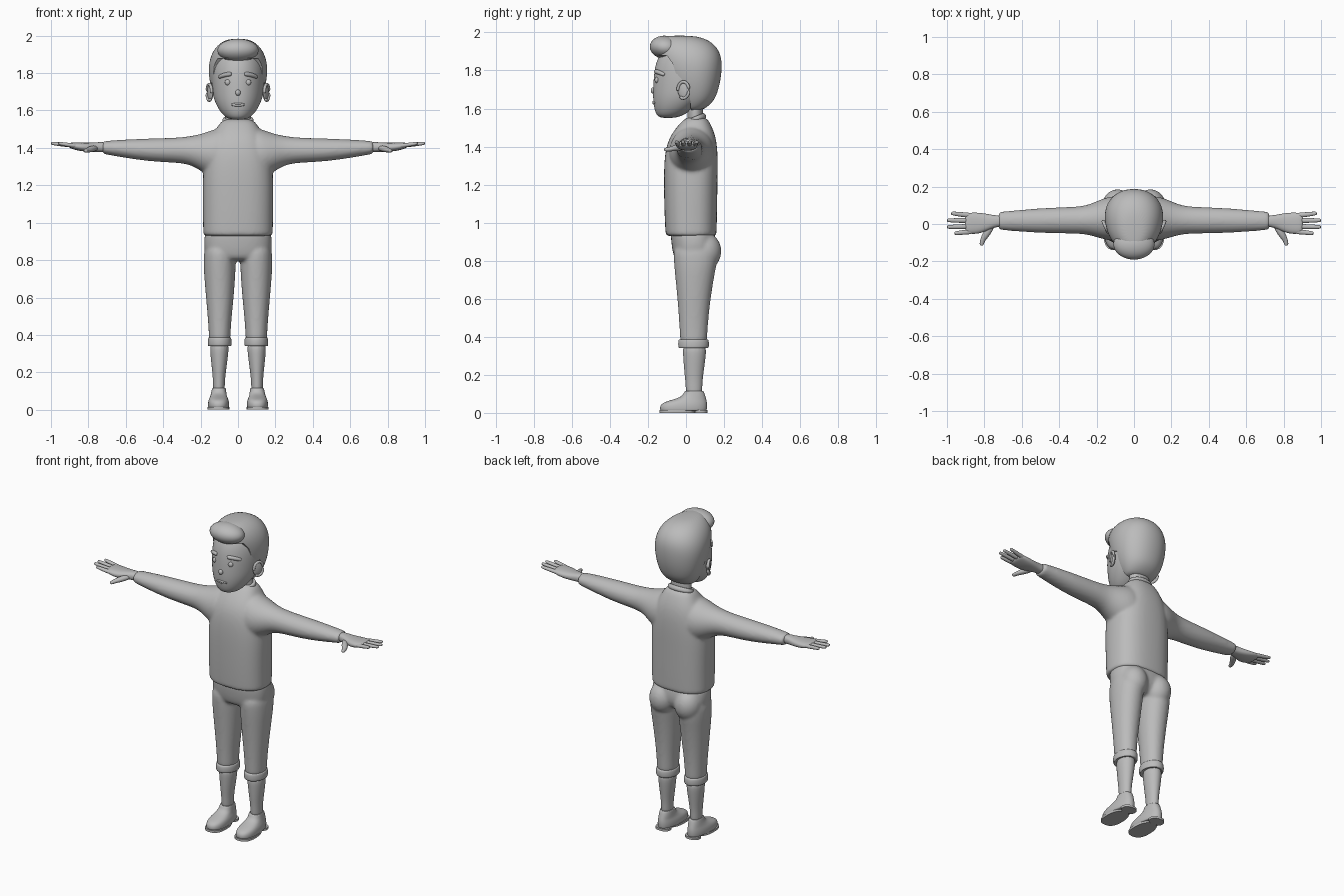
import bpy, bmesh, math
from mathutils import Vector, Matrix
from mathutils.bvhtree import BVHTree

if "Cube" in bpy.data.objects:
    bpy.data.objects.remove(bpy.data.objects["Cube"])

GREY = bpy.data.materials.new("plain grey")
GREY.diffuse_color = (0.5, 0.5, 0.5, 1)
GREY.use_nodes = True
GREY.node_tree.nodes["Principled BSDF"].inputs["Base Color"].default_value = GREY.diffuse_color


def loft(bm, rings, n=20, power=2.0, egg=0.0):
    """Skin superellipse rings given as (centre, u axis, v axis)."""
    rows = []
    for c, u, v in rings:
        row = []
        for i in range(n):
            a = 2 * math.pi * i / n
            s, t = math.cos(a), math.sin(a)
            s = math.copysign(abs(s) ** (2 / power), s)
            t = math.copysign(abs(t) ** (2 / power), t)
            row.append(bm.verts.new(Vector(c) + Vector(u) * s * (1 + egg * t) + Vector(v) * t))
        rows.append(row)
    for r0, r1 in zip(rows, rows[1:]):
        for i in range(n):
            j = (i + 1) % n
            bm.faces.new((r0[i], r0[j], r1[j], r1[i]))
    bm.faces.new(rows[0])
    bm.faces.new(rows[-1])


def zloft(bm, rows, **kw):
    """Rows: z, centre x, half width, front y, back y."""
    loft(bm, [((x, (f + b) / 2, z), (r, 0, 0), (0, (b - f) / 2, 0)) for z, x, r, f, b in rows], **kw)


def xloft(bm, rows, side=1, **kw):
    """Rows: x, low y, high y, low z, high z."""
    loft(bm, [((side * x, (a + b) / 2, (c + d) / 2), (0, (b - a) / 2, 0), (0, 0, (d - c) / 2))
              for x, a, b, c, d in rows], **kw)


def tube(bm, pts, radii, flat=1.0, n=10):
    """Round-ended tube through points; flat scales its height."""
    pts = [Vector(p) for p in pts]
    rings = []
    for i, p in enumerate(pts):
        d = (pts[min(i + 1, len(pts) - 1)] - pts[max(i - 1, 0)]).normalized()
        u = d.cross(Vector((0, 0, 1))).normalized()
        v = u.cross(d)
        r = radii[i]
        if i == 0:
            rings.append((p - d * r * .5, u * r * .5, v * r * .5 * flat))
        rings.append((p, u * r, v * r * flat))
        if i == len(pts) - 1:
            rings.append((p + d * r * .5, u * r * .6, v * r * .6 * flat))
    loft(bm, rings, n=n)


def ball(bm, centre, scale, rot=(0, 0, 0)):
    m = Matrix.Translation(centre) @ Matrix.Rotation(rot[2], 4, 'Z') @ Matrix.Rotation(rot[0], 4, 'X')
    m = m @ Matrix.Diagonal((*scale, 1))
    bmesh.ops.create_uvsphere(bm, u_segments=24, v_segments=14, radius=1, matrix=m)


def finish(bm, name, sub=2, fuse=0, mirror=False, cutter=None, angle=40):
    bmesh.ops.recalc_face_normals(bm, faces=bm.faces)
    me = bpy.data.meshes.new(name)
    bm.to_mesh(me)
    bm.free()
    ob = bpy.data.objects.new(name, me)
    bpy.context.collection.objects.link(ob)
    if mirror:
        ob.modifiers.new("mirror", 'MIRROR').use_mirror_merge = False
    if sub:
        ob.modifiers.new("subdivide", 'SUBSURF').levels = sub
    if fuse:
        m = ob.modifiers.new("fuse", 'REMESH')
        m.mode, m.voxel_size = 'VOXEL', fuse
        m = ob.modifiers.new("relax", 'SMOOTH')
        m.factor, m.iterations = 0.5, 7
    if cutter:
        m = ob.modifiers.new("cut", 'BOOLEAN')
        m.operation, m.object, m.solver = 'DIFFERENCE', cutter, 'EXACT'
    # Bake the modifiers, then shade
    dg = bpy.context.evaluated_depsgraph_get()
    ob.data = bpy.data.meshes.new_from_object(ob.evaluated_get(dg))
    ob.modifiers.clear()
    ob.data.name = name
    ob.data.materials.clear()
    ob.data.materials.append(GREY)
    bpy.ops.object.select_all(action='DESELECT')
    ob.select_set(True)
    bpy.context.view_layer.objects.active = ob
    bpy.ops.object.shade_smooth_by_angle(angle=math.radians(angle))
    return ob


# Sweater: torso and both sleeves fused together
bm = bmesh.new()
zloft(bm, [(.928, 0, .186, -.106, .16), (.932, 0, .187, -.108, .161), (1.05, 0, .188, -.114, .164),
           (1.2, 0, .19, -.117, .166), (1.3, 0, .185, -.116, .168), (1.39, 0, .172, -.108, .166),
           (1.46, 0, .145, -.082, .155), (1.52, 0, .105, -.035, .13), (1.56, 0, .078, .005, .105)], n=28, power=2.5)
for s in (1, -1):
    xloft(bm, [(.06, -.09, .15, 1.22, 1.52), (.13, -.092, .15, 1.235, 1.50), (.19, -.075, .128, 1.27, 1.477),
               (.25, -.056, .1, 1.308, 1.464), (.32, -.052, .092, 1.32, 1.455), (.46, -.05, .088, 1.325, 1.451),
               (.6, -.043, .077, 1.345, 1.446), (.715, -.032, .066, 1.366, 1.437), (.725, -.032, .066, 1.367, 1.436)],
          side=s, n=20)
finish(bm, "sweater", fuse=.009)

# Collar, higher at the back
bm = bmesh.new()
zloft(bm, [(-.025, 0, .087, -.06, .06), (.008, 0, .084, -.053, .053), (.014, 0, .078, -.048, .048),
           (.012, 0, .07, -.042, .042)], n=24)
bmesh.ops.transform(bm, verts=bm.verts, matrix=Matrix.Translation((0, .053, 1.547)) @ Matrix.Rotation(.38, 4, 'X'))
finish(bm, "collar")

# Neck
bm = bmesh.new()
zloft(bm, [(1.5, 0, .07, .005, .095), (1.57, 0, .068, .008, .09), (1.66, 0, .066, .0, .09)])
finish(bm, "neck")

# Trousers: hips, seat and legs fused together
bm = bmesh.new()
zloft(bm, [(.97, 0, .172, -.08, .145), (.93, 0, .18, -.081, .155), (.87, 0, .184, -.075, .162),
           (.815, 0, .17, -.064, .14), (.795, 0, .14, -.04, .1)], n=28, power=2.4)
for s in (1, -1):
    ball(bm, (s * .088, .098, .85), (.083, .089, .1))
    zloft(bm, [(.9, s * .098, .083, -.07, .16), (.8, s * .098, .087, -.066, .167), (.74, s * .098, .086, -.06, .153),
               (.6, s * .097, .075, -.046, .13), (.48, s * .098, .063, -.037, .117), (.39, s * .098, .058, -.032, .112),
               (.36, s * .098, .057, -.03, .11)], power=2.1)
finish(bm, "trousers", fuse=.009)

# Rolled cuffs
bm = bmesh.new()
zloft(bm, [(.345, .098, .05, -.022, .102), (.338, .098, .06, -.036, .114), (.345, .098, .065, -.042, .122),
           (.38, .098, .064, -.042, .121), (.388, .098, .059, -.036, .115), (.385, .098, .05, -.022, .102)], n=24)
finish(bm, "trouser_cuffs", mirror=True)

# Lower legs
bm = bmesh.new()
zloft(bm, [(.37, .099, .053, -.02, .11), (.3, .1, .049, -.016, .105), (.22, .101, .039, -.01, .094),
           (.15, .102, .031, -.002, .085), (.07, .102, .032, 0, .086)], n=18)
finish(bm, "lower_legs", mirror=True)

# Shoes: upper, sole and heel
bm = bmesh.new()
zloft(bm, [(.01, .104, .052, -.132, .106), (.014, .104, .056, -.137, .11), (.035, .104, .057, -.138, .112),
           (.054, .104, .053, -.124, .111), (.068, .104, .046, -.075, .108), (.085, .103, .041, -.022, .103),
           (.108, .102, .038, -.01, .096), (.118, .102, .036, -.004, .09), (.112, .102, .028, .006, .08)],
      n=24, power=2.3, egg=-.1)
finish(bm, "shoes", mirror=True)
bm = bmesh.new()
for f, b, r in ((-.14, .05, .058), (.045, .114, .047)):
    zloft(bm, [(0, .104, r, f, b), (.014, .104, r, f, b)], n=28, power=2.5, egg=-.06)
finish(bm, "shoe_soles", sub=0, mirror=True)

# Hands: palm, four fingers and thumb
bm = bmesh.new()
xloft(bm, [(.69, -.015, .046, 1.377, 1.43), (.74, -.016, .046, 1.378, 1.432), (.78, -.034, .054, 1.378, 1.428),
           (.83, -.054, .062, 1.38, 1.428), (.875, -.054, .062, 1.39, 1.43), (.905, -.048, .056, 1.4, 1.428)],
      n=16, power=2.4)
for y0, y1, tip in ((.046, .057, .972), (.018, .02, .994), (-.013, -.016, .994), (-.041, -.05, .955)):
    tube(bm, [(.87, y0, 1.411), ((.89 + tip) / 2, (y0 + y1) / 2, 1.418), (tip, y1, 1.424)], [.015, .013, .011], flat=.85)
tube(bm, [(.765, -.015, 1.398), (.792, -.058, 1.392), (.81, -.085, 1.386), (.815, -.11, 1.384)],
     [.02, .02, .014, .012], flat=.85)
finish(bm, "hands", mirror=True)

# Head
bm = bmesh.new()
zloft(bm, [(1.55, 0, .035, -.13, -.06), (1.563, 0, .068, -.155, -.015), (1.6, 0, .1, -.168, .04),
           (1.65, 0, .126, -.174, .1), (1.7, 0, .138, -.174, .14), (1.78, 0, .143, -.17, .155),
           (1.85, 0, .138, -.157, .155), (1.91, 0, .11, -.125, .125), (1.95, 0, .06, -.07, .07)],
      n=28, power=2.1, egg=.1)
head = finish(bm, "head")
skin = BVHTree.FromPolygons([v.co for v in head.data.vertices], [p.vertices[:] for p in head.data.polygons])


def on_face(x, z, out=0.0):
    hit = skin.ray_cast(Vector((x, -1, z)), Vector((0, 1, 0)))[0]
    return (x, hit.y - out, z)


# Hair: full cap with the face opening cut away
bm = bmesh.new()
outline = [(-.4, 1.4), (.05, 1.4), (.025, 1.6), (.02, 1.68), (.02, 1.735), (-.012, 1.75), (-.05, 1.735),
           (-.055, 1.79), (-.072, 1.84), (-.1, 1.878), (-.4, 1.878)]
face = bm.faces.new([bm.verts.new((-.4, y, z)) for y, z in outline])
side = bmesh.ops.extrude_face_region(bm, geom=[face])
bmesh.ops.translate(bm, verts=[v for v in side['geom'] if isinstance(v, bmesh.types.BMVert)], vec=(.8, 0, 0))
cutter = finish(bm, "face_opening_cutter", sub=0)
cutter.hide_render = True
bm = bmesh.new()
zloft(bm, [(1.59, 0, .07, -.03, .075), (1.602, 0, .092, -.05, .105), (1.64, 0, .118, -.08, .148),
           (1.69, 0, .137, -.1, .168), (1.75, 0, .151, -.13, .183), (1.82, 0, .158, -.15, .19),
           (1.88, 0, .15, -.166, .185), (1.93, 0, .126, -.164, .158), (1.965, 0, .09, -.14, .11),
           (1.984, 0, .045, -.11, .04)], n=32, power=2.1, egg=.1)
finish(bm, "hair", cutter=cutter)
bpy.data.objects.remove(cutter)

# Rolled quiff above the forehead
bm = bmesh.new()
ball(bm, (0, -.108, 1.921), (.112, .084, .062), rot=(-.12, 0, 0))
finish(bm, "hair_quiff", sub=1)

# Ears: bowl plus raised rim, flaring outward at the back
bm = bmesh.new()
turn = -.4
ball(bm, (.148, -.012, 1.697), (.011, .034, .046), rot=(0, 0, turn))
rim = []
for i in range(17):
    a = math.radians(-120 + 300 * i / 16)
    p = Matrix.Rotation(turn, 3, 'Z') @ Vector((.004, .032 * math.cos(a), .044 * math.sin(a)))
    rim.append(p + Vector((.15, -.012, 1.697)))
tube(bm, rim, [.009] * 17, n=8)
finish(bm, "ears", sub=1, mirror=True)

# Eyes, eyebrows, nose and mouth
bm = bmesh.new()
ball(bm, on_face(.055, 1.75, -.003), (.016, .012, .016))
finish(bm, "eyes", sub=0, mirror=True)
bm = bmesh.new()
tube(bm, [on_face(x, z, .002) for x, z in ((.04, 1.795), (.06, 1.793), (.082, 1.787), (.1, 1.779))],
     [.012, .013, .012, .01])
finish(bm, "eyebrows", mirror=True)
bm = bmesh.new()
ball(bm, on_face(0, 1.695, 0), (.014, .013, .016))
finish(bm, "nose", sub=0)
for name, z, r in (("upper_lip", 1.636, .006), ("lower_lip", 1.627, .007)):
    bm = bmesh.new()
    tube(bm, [on_face(x, z - abs(x) * (.1 if r < .007 else -.08)) for x in (-.036, -.018, 0, .018, .036)],
         [.004, r, r, r, .004])
    finish(bm, name)
